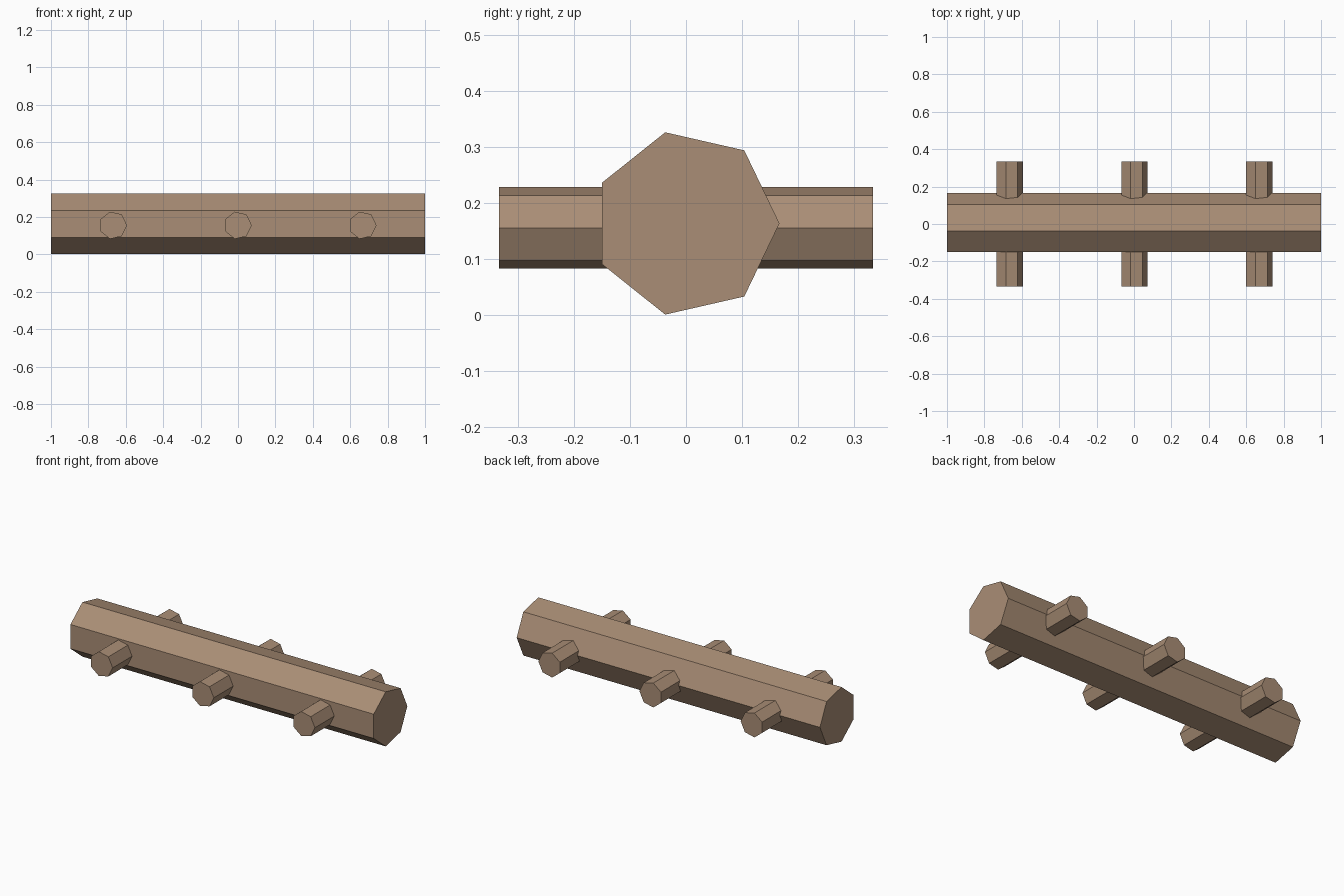
import bpy, bmesh, math
from mathutils import Matrix

if "Cube" in bpy.data.objects:
    bpy.data.objects.remove(bpy.data.objects["Cube"])

wood = bpy.data.materials.new("brown wood")
wood.diffuse_color = (0.40, 0.27, 0.18, 1)
wood.use_nodes = True
wood.node_tree.nodes["Principled BSDF"].inputs["Base Color"].default_value = wood.diffuse_color

SIDES = 7


def prism(name, radius, length, rotation, location):
    """Seven-sided flat-shaded prism."""
    bm = bmesh.new()
    bmesh.ops.create_cone(bm, cap_ends=True, segments=SIDES,
                          radius1=radius, radius2=radius, depth=length)
    # put the first corner on +x before turning the prism onto its axis
    v = max((v for v in bm.verts if v.co.z > 0), key=lambda v: v.co.y)
    turn = Matrix.Rotation(-math.atan2(v.co.y, v.co.x), 4, 'Z')
    bmesh.ops.transform(bm, matrix=Matrix.Translation(location) @ rotation @ turn,
                        verts=bm.verts)
    mesh = bpy.data.meshes.new(name)
    bm.to_mesh(mesh)
    bm.free()
    mesh.materials.append(wood)
    obj = bpy.data.objects.new(name, mesh)
    bpy.context.collection.objects.link(obj)
    return obj


# Main log along x, one corner pointing to +y
along_x = Matrix(((0, 0, 1, 0), (1, 0, 0, 0), (0, 1, 0, 0), (0, 0, 0, 1)))
prism("log", 1 / 6, 2.0, along_x, (0, 0, 0.1635))

# Pegs pass through the log along y, one corner pointing to +x
along_y = Matrix.Rotation(math.radians(90), 4, 'X')
for i, x in enumerate((-0.667, 0.0, 0.667)):
    prism(f"peg_{i + 1}", 0.0745, 0.666, along_y, (x - 0.001, 0, 0.1555))
